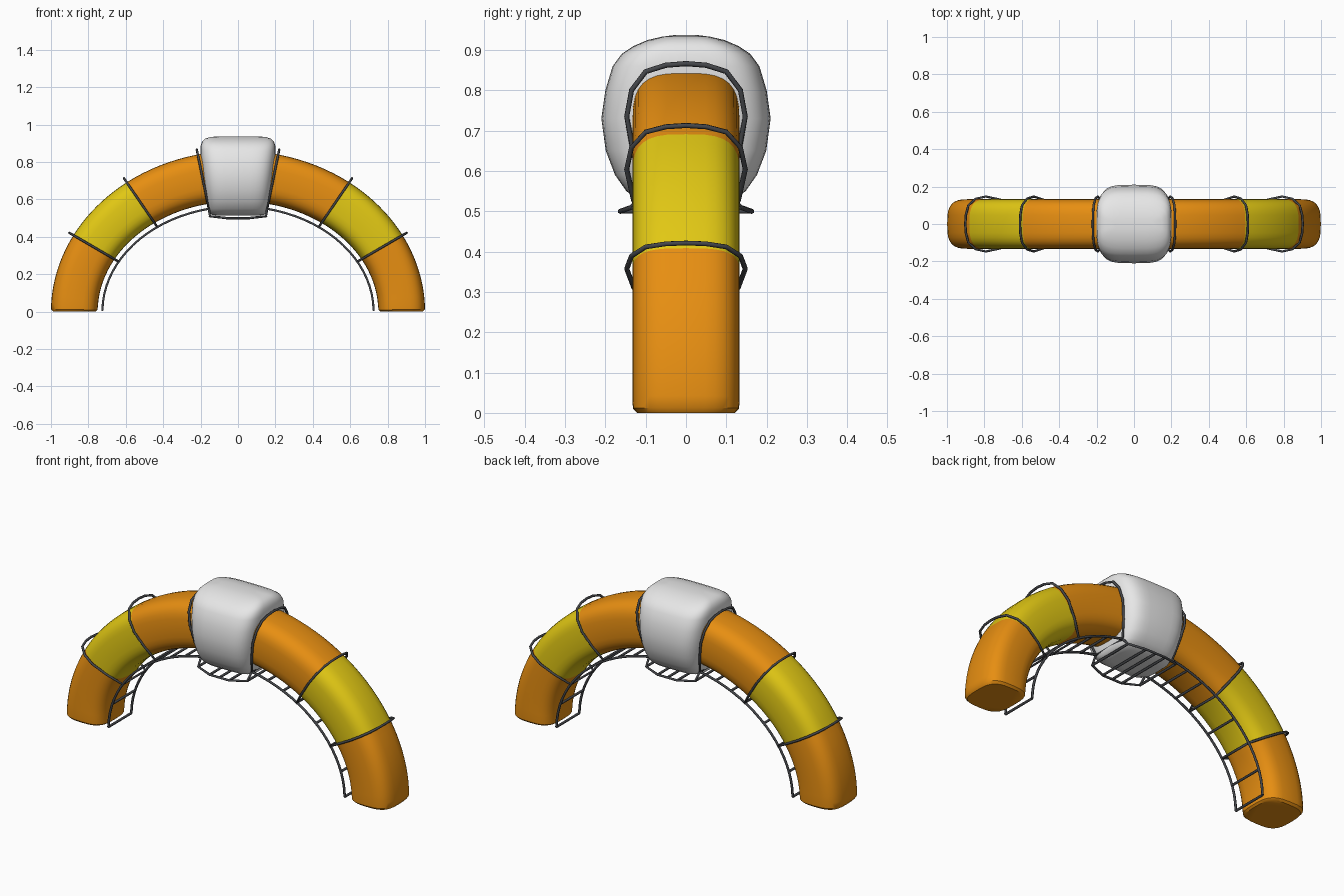
import bpy, bmesh, math
from math import sin, cos, pi, acos

if "Cube" in bpy.data.objects:
    bpy.data.objects.remove(bpy.data.objects["Cube"], do_unlink=True)


def material(name, rgb, rough=0.6):
    m = bpy.data.materials.new(name)
    m.use_nodes = True
    m.diffuse_color = (*rgb, 1)
    bsdf = next(n for n in m.node_tree.nodes if n.type == 'BSDF_PRINCIPLED')
    bsdf.inputs["Base Color"].default_value = (*rgb, 1)
    bsdf.inputs["Roughness"].default_value = rough
    return m


ORANGE = material("orange", (0.82, 0.28, 0.006))
YELLOW = material("yellow", (0.76, 0.58, 0.007))
WHITE = material("off white", (0.8, 0.8, 0.8))
STEEL = material("dark steel", (0.06, 0.063, 0.07))


def arch(t, u, y):
    """Point on the elliptical arch: angle t, u from inner -1 to outer 1."""
    return ((0.875 + 0.125 * u) * cos(t), y, (0.725 + 0.135 * u) * sin(t))


def rounded(a, power):
    """Unit rounded square at angle a."""
    f = lambda v: math.copysign(abs(v) ** (2 / power), v)
    return f(cos(a)), f(sin(a))


def loft(name, rings, mat):
    """Skin a stack of equal rings, cap both ends and shade smooth."""
    bm = bmesh.new()
    rows = [[bm.verts.new(p) for p in ring] for ring in rings]
    n = len(rows[0])
    for a, b in zip(rows, rows[1:]):
        for i in range(n):
            j = (i + 1) % n
            bm.faces.new((a[i], a[j], b[j], b[i]))
    bm.faces.new(rows[0])
    bm.faces.new(rows[-1])
    bmesh.ops.recalc_face_normals(bm, faces=bm.faces)
    me = bpy.data.meshes.new(name)
    bm.to_mesh(me)
    bm.free()
    me.materials.append(mat)
    ob = bpy.data.objects.new(name, me)
    bpy.context.collection.objects.link(ob)
    bpy.ops.object.select_all(action='DESELECT')
    ob.select_set(True)
    bpy.context.view_layer.objects.active = ob
    bpy.ops.object.shade_smooth_by_angle(angle=math.radians(40))
    return ob


def pipes(name, paths, closed=False, radius=0.0065):
    """Steel tubes along polylines."""
    cu = bpy.data.curves.new(name, 'CURVE')
    cu.dimensions = '3D'
    cu.bevel_depth = radius
    cu.bevel_resolution = 1
    cu.use_fill_caps = True
    for path in paths:
        sp = cu.splines.new('POLY')
        sp.points.add(len(path) - 1)
        for pt, co in zip(sp.points, path):
            pt.co = (*co, 1)
        sp.use_cyclic_u = closed
    cu.materials.append(STEEL)
    ob = bpy.data.objects.new(name, cu)
    bpy.context.collection.objects.link(ob)


def flip(points, s):
    return [(s * x, y, z) for x, y, z in points]


# Joint angles along the arch
T_LOW, T_MID, T_TOP = acos(0.88), acos(0.595), acos(0.215)
HALF_Y = 0.133
RAIL_U, RAIL_Y = -1.2, 0.1


def section(t, scale=1.0):
    pts = []
    for i in range(32):
        u, v = rounded(2 * pi * i / 32, 3.2)
        pts.append(arch(t, u * scale, v * scale * HALF_Y))
    return pts


def steps(a, b, n):
    return [a + (b - a) * i / n for i in range(n + 1)]


hoop_half = [(RAIL_U, RAIL_Y), (-0.5, 0.13), (0.2, 0.147), (0.7, 0.135),
             (1.05, 0.1), (1.17, 0.05)]
hoop = hoop_half + [(1.2, 0)] + [(u, -y) for u, y in reversed(hoop_half)]

for s, side in ((1, "left"), (-1, "right")):
    # Curved body segments
    for part, t0, t1, mat in (("lower", 0, T_LOW, ORANGE),
                              ("middle", T_LOW, T_MID, YELLOW),
                              ("upper", T_MID, acos(0.12), ORANGE)):
        rings = [section(t) for t in steps(t0, t1, 10)]
        if part == "lower":
            # Softened foot edge
            rings[0] = section(0, 0.91)
            rings.insert(1, section(0.015, 0.99))
        loft(f"{side}_{part}_segment", [flip(r, s) for r in rings], mat)

    # Hoops around the joints
    pipes(f"{side}_hoops", [flip([arch(t, u, y) for u, y in hoop], s)
                            for t in (T_LOW, T_MID, T_TOP)], closed=True)

    # Ladder under the arch
    rails = [flip([arch(t, RAIL_U, y) for t in steps(0.015, T_TOP, 18)], s)
             for y in (-RAIL_Y, RAIL_Y)]
    pipes(f"{side}_ladder_rails", rails)
    rung_angles = (steps(0.015, T_LOW, 2)[:2] + [(T_LOW + T_MID) / 2]
                   + steps(T_MID, T_TOP, 3)[1:3])
    pipes(f"{side}_ladder_rungs",
          [flip([arch(t, RAIL_U, -RAIL_Y), arch(t, RAIL_U, RAIL_Y)], s)
           for t in rung_angles])

# Central cabin: height, half width, half depth
cabin_rows = [(0.514, 0.11, 0.06), (0.518, 0.14, 0.09), (0.53, 0.155, 0.122),
              (0.55, 0.162, 0.148), (0.59, 0.169, 0.176), (0.65, 0.18, 0.199),
              (0.73, 0.19, 0.21), (0.8, 0.197, 0.2), (0.86, 0.201, 0.182),
              (0.89, 0.199, 0.16), (0.91, 0.191, 0.13), (0.925, 0.176, 0.095),
              (0.933, 0.15, 0.06), (0.937, 0.11, 0.03)]
cabin_rings = []
for z, hx, hy in cabin_rows:
    outline = [rounded(2 * pi * i / 48, 4) for i in range(48)]
    cabin_rings.append([(a * hx, b * hy, z) for a, b in outline])
loft("central_cabin", cabin_rings, WHITE)

# Walkway frame below the cabin
top_x, _, top_z = arch(T_TOP, RAIL_U, 0)
half = [(top_x, RAIL_Y, top_z), (0.15, 0.135, 0.51), (0.06, 0.163, 0.5)]
walk = half + [(-x, y, z) for x, y, z in reversed(half)]
pipes("walkway_rails", [walk, [(x, -y, z) for x, y, z in walk]])
pipes("walkway_rungs", [[(x, -y, z), (x, y, z)] for x, y, z in
                        walk[1:-1] + [(0, 0.163, 0.5)]])
